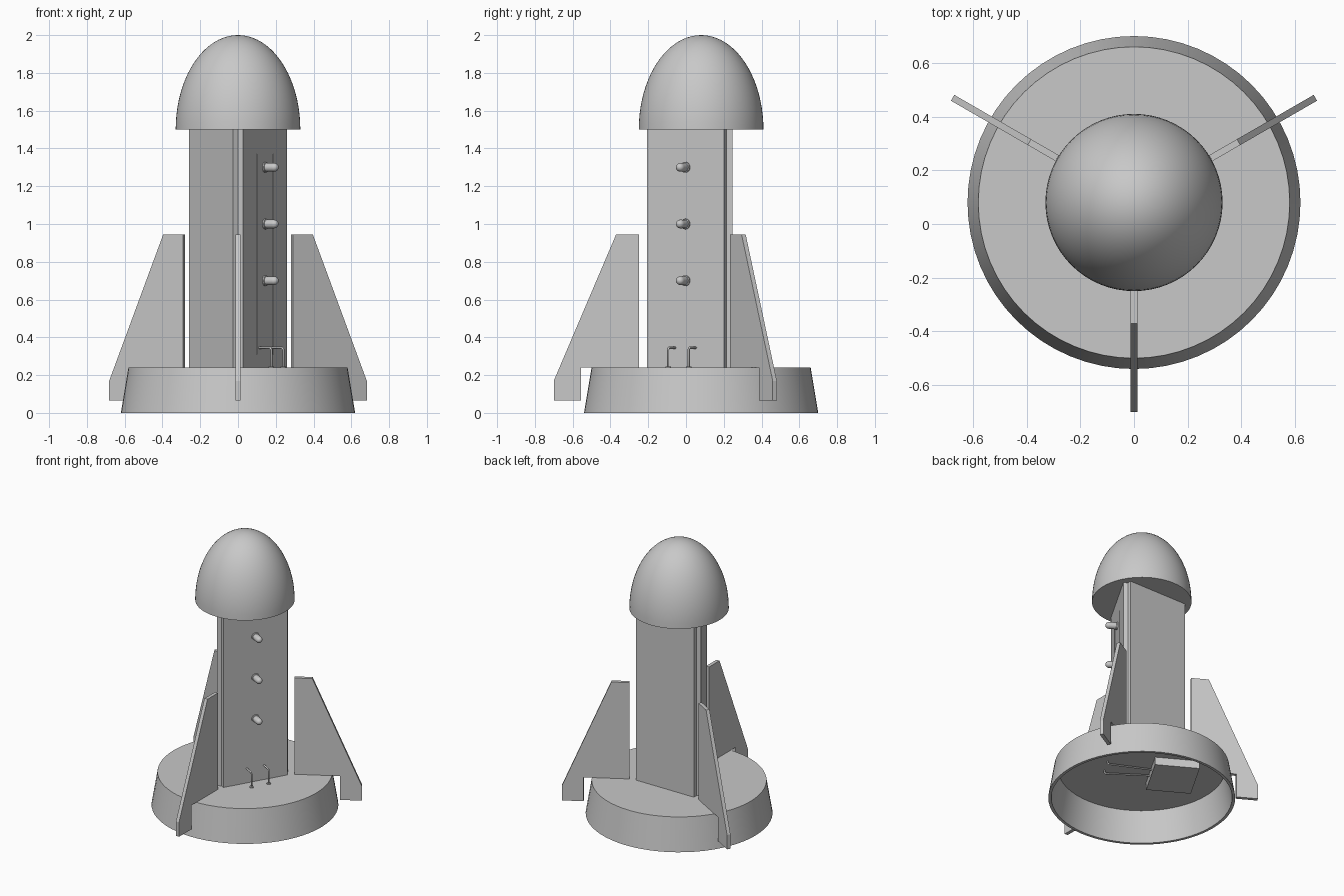
import bpy, bmesh, math
from mathutils import Matrix, Vector

cube = bpy.data.objects.get("Cube")
if cube:
    bpy.data.objects.remove(cube, do_unlink=True)

grey = bpy.data.materials.new("plain_grey")
grey.use_nodes = True
colour = (0.58, 0.58, 0.58, 1)
grey.diffuse_color = colour
grey.node_tree.nodes["Principled BSDF"].inputs["Base Color"].default_value = colour

AXIS = Matrix.Translation((0, 0.08, 0))
SEG = 64


def turned(deg):
    """Frame on the rocket axis whose local x points outward at an angle."""
    return AXIS @ Matrix.Rotation(math.radians(deg), 4, "Z")


def finish(name, bm, frame, smooth=False):
    bmesh.ops.recalc_face_normals(bm, faces=bm.faces)
    mesh = bpy.data.meshes.new(name)
    bm.to_mesh(mesh)
    bm.free()
    mesh.materials.append(grey)
    obj = bpy.data.objects.new(name, mesh)
    bpy.context.collection.objects.link(obj)
    obj.matrix_world = frame
    if smooth:
        bpy.ops.object.select_all(action="DESELECT")
        obj.select_set(True)
        bpy.context.view_layer.objects.active = obj
        bpy.ops.object.shade_smooth_by_angle(angle=math.radians(35))
    return obj


def lathe(name, profile, frame, seg=SEG, closed=False):
    """Spin (radius, height) points about the local z axis."""
    bm = bmesh.new()
    verts = [bm.verts.new((r, 0, z)) for r, z in profile]
    pairs = list(zip(verts, verts[1:]))
    if closed:
        pairs.append((verts[-1], verts[0]))
    edges = [bm.edges.new(p) for p in pairs]
    bmesh.ops.spin(bm, geom=verts + edges, cent=(0, 0, 0), axis=(0, 0, 1),
                   angle=math.tau, steps=seg)
    bmesh.ops.remove_doubles(bm, verts=bm.verts, dist=0.0001)
    return finish(name, bm, frame, True)


def box(name, low, high, frame):
    low, high = Vector(low), Vector(high)
    bm = bmesh.new()
    bmesh.ops.create_cube(bm, size=1)
    bmesh.ops.scale(bm, vec=high - low, verts=bm.verts)
    bmesh.ops.translate(bm, vec=(low + high) / 2, verts=bm.verts)
    return finish(name, bm, frame)


def prism(name, outline, half, frame):
    """Extrude an (x, z) outline through local y."""
    bm = bmesh.new()
    face = bm.faces.new([bm.verts.new((x, -half, z)) for x, z in outline])
    new = bmesh.ops.extrude_face_region(bm, geom=[face])["geom"]
    moved = [v for v in new if isinstance(v, bmesh.types.BMVert)]
    bmesh.ops.translate(bm, vec=(0, 2 * half, 0), verts=moved)
    return finish(name, bm, frame)


def wire(name, points, radius, frame):
    curve = bpy.data.curves.new(name, "CURVE")
    curve.dimensions = "3D"
    curve.bevel_depth = radius
    curve.bevel_resolution = 2
    curve.use_fill_caps = True
    spline = curve.splines.new("POLY")
    spline.points.add(len(points) - 1)
    for p, co in zip(spline.points, points):
        p.co = (*co, 1)
    curve.materials.append(grey)
    obj = bpy.data.objects.new(name, curve)
    bpy.context.collection.objects.link(obj)
    obj.matrix_world = frame


# Base: hollow tapered skirt closed by an inset deck
lathe("base_skirt", [(0.62, 0), (0.58, 0.24), (0.555, 0.24), (0.6, 0)], AXIS, closed=True)
lathe("base_deck", [(0, 0.24), (0.555, 0.24), (0.555, 0.222), (0, 0.222)], AXIS)

# Nose: half ellipsoid with a flat underside
arc = [math.radians(90 * i / 20) for i in range(21)]
lathe("nose_dome", [(0, 1.5)] + [(0.33 * math.cos(a), 1.5 + 0.5 * math.sin(a)) for a in arc], AXIS)

# Body walls and fins, three of each
FIN = [(0.78, 0.065), (0.78, 0.17), (0.45, 0.945), (0.33, 0.945),
       (0.33, 0.24), (0.635, 0.24), (0.635, 0.065)]
for n, deg in enumerate((-30, 90, 210)):
    box(f"body_wall_{n + 1}", (0.135, -0.235, 0.24), (0.165, 0.235, 1.5), turned(deg))
    prism(f"fin_{n + 1}", FIN, 0.0125, turned(deg - 60))

# Lamp panel on the front right wall
PANEL = turned(-30)
FACE = 0.165
for side in (-1, 1):
    y = 0.087 * side
    box("panel_rail", (FACE - 0.002, y - 0.002, 0.31), (FACE + 0.002, y + 0.002, 1.37), PANEL)

out = Matrix.Rotation(math.radians(90), 4, "Y")
dome = [math.radians(90 * i / 6) for i in range(7)]
LAMP = [(0, 0), (0.028, 0), (0.028, 0.008), (0.023, 0.01)]
LAMP += [(0.023 * math.cos(a), 0.055 + 0.025 * math.sin(a)) for a in dome]
for z in (0.7, 1.0, 1.3):
    lathe("lamp", LAMP, PANEL @ Matrix.Translation((FACE, 0, z)) @ out, 24)

# Cables from the wall, down through the deck, to the battery box
for side in (-1, 1):
    y = 0.063 * side
    wire("cable", [(FACE, y, 0.345), (0.232, y, 0.345), (0.24, y, 0.337), (0.24, y, 0.208),
                   (0.232, y, 0.2), (-0.08, y * 0.6, 0.2)], 0.006, PANEL)
    lathe("cable_grommet", [(0, 0.238), (0.014, 0.238), (0.014, 0.246), (0, 0.246)],
          PANEL @ Matrix.Translation((0.24, y, 0)), 16)
box("battery_box", (-0.36, -0.17, 0.165), (-0.06, 0.17, 0.223), PANEL)
